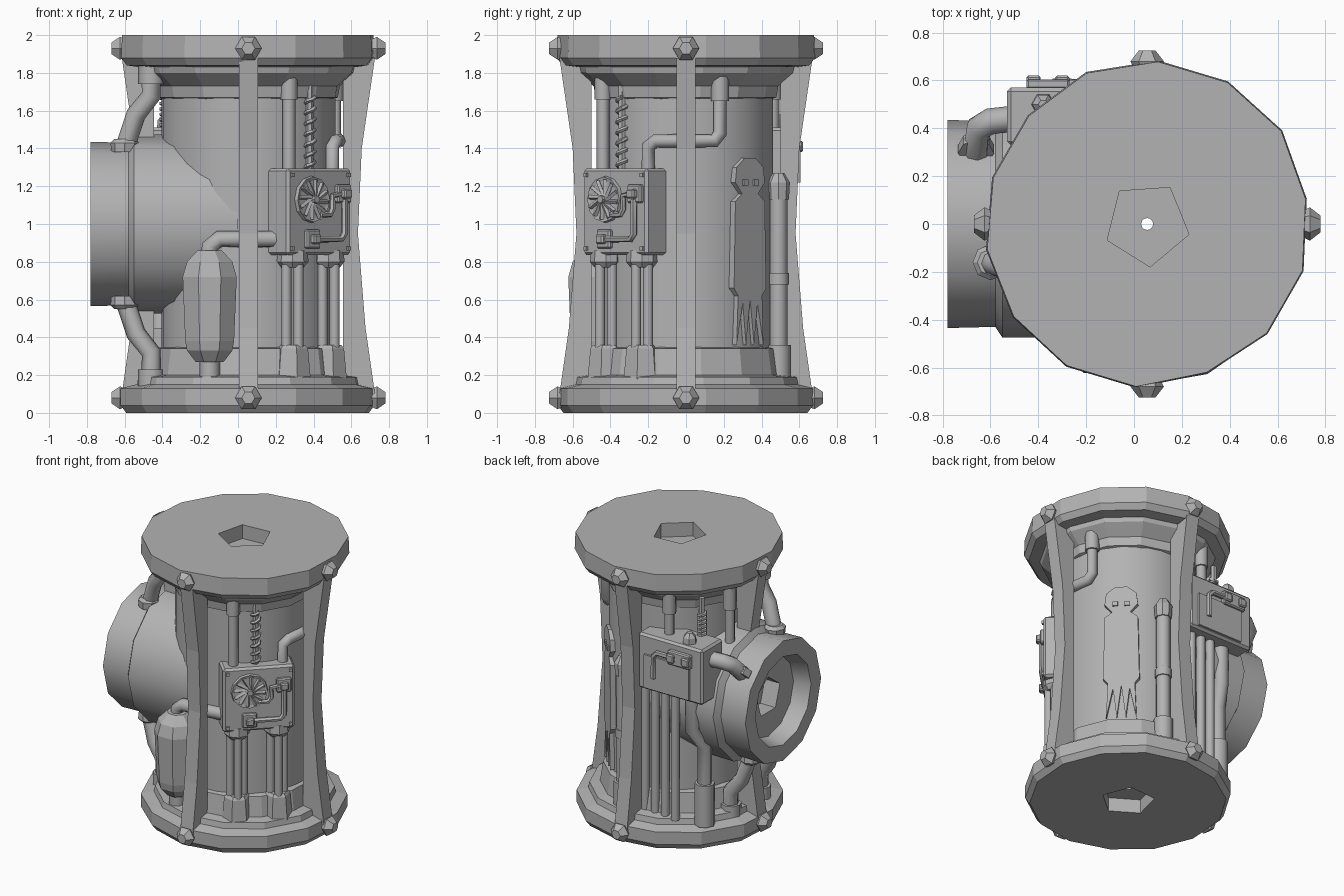
import bpy, bmesh, math, random
from math import pi, sin, cos, radians
from mathutils import Matrix, Vector

random.seed(4)
if "Cube" in bpy.data.objects:
    bpy.data.objects.remove(bpy.data.objects["Cube"])

steel = bpy.data.materials.new("dull grey steel")
steel.use_nodes = True
GREY = (0.45, 0.45, 0.45, 1)
steel.diffuse_color = GREY
steel.node_tree.nodes["Principled BSDF"].inputs["Base Color"].default_value = GREY

CX = 0.055  # axis of the column


def frame(angle):
    """Frame on the column axis whose -y points outwards at the given turn."""
    return Matrix.Translation((CX, 0, 0)) @ Matrix.Rotation(radians(angle), 4, "Z")


WORLD = Matrix()


def finish(bm, name, mat=WORLD, smooth=0):
    bmesh.ops.recalc_face_normals(bm, faces=bm.faces)
    bm.transform(mat)
    me = bpy.data.meshes.new(name)
    bm.to_mesh(me)
    bm.free()
    ob = bpy.data.objects.new(name, me)
    bpy.context.scene.collection.objects.link(ob)
    me.materials.append(steel)
    if smooth:
        bpy.ops.object.select_all(action="DESELECT")
        ob.select_set(True)
        bpy.context.view_layer.objects.active = ob
        bpy.ops.object.shade_smooth_by_angle(angle=radians(smooth))
    return ob


def skin(bm, rings):
    """Join rings of vertices and close both ends."""
    n = len(rings[0])
    for a, b in zip(rings, rings[1:]):
        for i in range(n):
            bm.faces.new((a[i], a[(i + 1) % n], b[(i + 1) % n], b[i]))
    bm.faces.new(rings[0])
    bm.faces.new(rings[-1])


def lathe(name, profile, n, mat=WORLD, smooth=0, jitter=0):
    """Turn (radius, height) points around z."""
    bm = bmesh.new()
    wob = [1 + random.uniform(-jitter, jitter) for _ in range(n)]
    skin(bm, [[bm.verts.new((r * w * cos(2 * pi * i / n), r * w * sin(2 * pi * i / n), z))
               for i, w in enumerate(wob)] for r, z in profile])
    return finish(bm, name, mat, smooth)


def rod(name, x, y, z0, z1, r, n=8, mat=WORLD):
    return lathe(name, [(r, z0), (r, z1)], n, mat @ Matrix.Translation((x, y, 0)), 50)


def tube(name, pts, r, n=8, mat=WORLD):
    """Pipe along a path with mitred joints."""
    bm = bmesh.new()
    pts = [Vector(p) for p in pts]
    rings = []
    for i, p in enumerate(pts):
        a = (p - pts[i - 1]).normalized() if i else (pts[1] - p).normalized()
        b = (pts[i + 1] - p).normalized() if i < len(pts) - 1 else a
        t = (a + b).normalized()
        if i == 0:
            side = t.orthogonal().normalized()
        side = (side - t * side.dot(t)).normalized()
        up = t.cross(side)
        rings.append([bm.verts.new(p + r * (side * cos(2 * pi * k / n) + up * sin(2 * pi * k / n)))
                      for k in range(n)])
    skin(bm, rings)
    return finish(bm, name, mat, 50)


def box(name, c, size, mat=WORLD, bevel=0):
    bm = bmesh.new()
    bmesh.ops.create_cube(bm, size=1, matrix=Matrix.Translation(c) @ Matrix.Diagonal((*size, 1)))
    if bevel:
        bmesh.ops.bevel(bm, geom=bm.edges[:], offset=bevel, segments=1, affect="EDGES")
    return finish(bm, name, mat)


def plate(name, outline, y0, y1, mat=WORLD):
    """Extrude an (x, z) outline between two depths."""
    bm = bmesh.new()
    skin(bm, [[bm.verts.new((x, y, z)) for x, z in outline] for y in (y0, y1)])
    return finish(bm, name, mat)


def cut(ob, cutter):
    m = ob.modifiers.new("cut", "BOOLEAN")
    m.operation, m.object, m.solver = "DIFFERENCE", cutter, "EXACT"
    cutter.hide_render = True
    cutter.hide_set(True)


# Column, end caps and their pits
AXIS = frame(0)
turned = frame(9)
base = lathe("base_cap", [(0.65, 0), (0.68, 0.04), (0.68, 0.13), (0.6, 0.15)], 14, turned, 0, 0.012)
top = lathe("top_cap", [(0.58, 1.83), (0.65, 1.84), (0.68, 1.88), (0.675, 2)], 14, turned, 0, 0.012)
core = lathe("core_column", [(0.46, 0.1), (0.46, 1.9)], 32, AXIS, 30)
collars = [lathe("base_collar", [(0.6, 0.14), (0.59, 0.19), (0.52, 0.2), (0.5, 0.34), (0.45, 0.35)], 14, turned),
           lathe("top_collar", [(0.45, 1.66), (0.48, 1.67), (0.49, 1.73), (0.57, 1.8), (0.58, 1.84)], 14, turned)]
bore = lathe("bore_cutter", [(0.025, -0.2), (0.025, 2.2)], 12, AXIS)
for ob, z0, z1 in ((base, -0.1, 0.12), (top, 1.88, 2.1)):
    cut(ob, lathe("pit_cutter", [(0.18, z0), (0.18, z1)], 5, frame(-14)))
for ob in [base, top, core] + collars:
    cut(ob, bore)

# Four waisted struts with a bolt at each end
strut_profile = [(-0.67, 0.1), (-0.62, 0.45), (-0.58, 0.95), (-0.6, 1.4), (-0.67, 1.88), (-0.5, 1.88), (-0.5, 0.1)]
for k in range(4):
    m = frame(90 * k)
    plate("strut", strut_profile, -0.05, 0.05, m @ Matrix.Rotation(pi / 2, 4, "Z"))
    for z in (0.08, 1.93):
        lathe("strut_bolt", [(0.05, 0), (0.07, 0.04), (0.035, 0.085)], 6,
              m @ Matrix.Translation((0, -0.64, z)) @ Matrix.Rotation(pi / 2, 4, "X"))

# Large side port with a recessed mouth
PORT = Matrix.Translation((0, 0, 1)) @ Matrix.Rotation(-pi / 2, 4, "Y")
port = lathe("side_port", [(0.47, 0), (0.475, 0.55), (0.43, 0.58), (0.435, 0.78), (0.32, 0.78), (0.29, 0.66)],
             12, PORT, 35)
cut(port, lathe("port_pit_cutter", [(0.14, 0.54), (0.14, 0.8)], 5, PORT))
for s, y in ((1, -0.2), (-1, 0.14), (-1, -0.2)):
    path = [(-0.46, y, 0.86), (-0.46, y, 0.68), (-0.54, y * 0.9, 0.58), (-0.6, y * 0.8, 0.4)]
    tube("port_feed_pipe", [(x, v, 1 + s * h) for x, v, h in path], 0.052)
    end = Matrix.Translation((-0.6, y * 0.8, 1 + s * 0.4))
    lathe("port_feed_flange", [(0.07, -0.02), (0.075, 0.03), (0.055, 0.05)] if s > 0 else
          [(0.055, -0.05), (0.075, -0.03), (0.07, 0.02)], 8, end)
    rod("port_feed_socket", -0.46, y, *((1.74, 1.84) if s > 0 else (0.14, 0.23)), 0.07)

# Front control box with fan, valves and small pipes
F = frame(45)
box("control_box", (0, -0.45, 1.065), (0.48, 0.17, 0.46), F, 0.015)
hub = F @ Matrix.Translation((-0.065, -0.53, 1.13)) @ Matrix.Rotation(pi / 2, 4, "X")
lathe("fan_rim", [(0.125, 0), (0.12, 0.025), (0.1, 0.02)], 12, hub)
lathe("fan_hub", [(0.025, 0), (0.02, 0.05)], 8, hub)
for k in range(12):
    box("fan_blade", (0.06, 0, 0.025), (0.09, 0.018, 0.02),
        hub @ Matrix.Rotation(k * pi / 6, 4, "Z") @ Matrix.Rotation(0.5, 4, "X"))
for x, z in ((0.165, 1.16), (-0.065, 0.92)):
    box("valve_base", (x, -0.54, z), (0.1, 0.04, 0.1), F, 0.008)
    box("valve_knob", (x, -0.57, z), (0.055, 0.04, 0.05), F, 0.008)
tube("lower_valve_pipe", [(-0.06, -0.555, 0.92), (0.14, -0.555, 0.92), (0.165, -0.555, 0.95), (0.165, -0.555, 1.13)], 0.018, 6, F)
tube("fan_pipe", [(-0.01, -0.55, 1.05), (0.06, -0.55, 1.05), (0.08, -0.55, 1.08), (0.08, -0.55, 1.15), (0.15, -0.55, 1.16)], 0.016, 6, F)
for x in (-0.21, 0.21):
    for z in (0.87, 1.26):
        box("box_rivet", (x, -0.538, z), (0.022, 0.02, 0.022), F)

# Bundled legs under the control box
for x in (-0.135, 0.135):
    spot = F @ Matrix.Translation((x, -0.465, 0))
    lathe("leg_socket", [(0.1, 0.18), (0.085, 0.34), (0.07, 0.36)], 6, spot)
    lathe("leg_collar", [(0.06, 0.77), (0.085, 0.8), (0.08, 0.86)], 8, spot)
    for a in range(4):
        rod("leg_tube", 0.045 * cos(a * pi / 2), 0.045 * sin(a * pi / 2), 0.3, 0.82, 0.027, 8, spot)


def spring(x, y, z0, z1):
    """Thin core wrapped by a coil."""
    rod("spring_core", x, y, z0, z1 + 0.1, 0.02, 6)
    turns = 7
    tube("spring_coil", [(x + 0.026 * cos(k * pi / 3), y + 0.026 * sin(k * pi / 3), z0 + (z1 - z0) * k / (6 * turns))
                         for k in range(6 * turns + 1)], 0.012, 5)


# Pipes above the control box
rod("upper_pipe", 0.27, -0.44, 1.25, 1.82, 0.034)
rod("upper_pipe_socket", 0.27, -0.44, 1.66, 1.82, 0.045)
spring(0.38, -0.34, 1.27, 1.67)
tube("wrap_pipe", [(0.5, -0.2, 1.25), (0.5, -0.2, 1.41), (0.52, -0.16, 1.44), (0.54, 0, 1.44),
                   (0.52, 0.15, 1.44), (0.51, 0.18, 1.48), (0.51, 0.18, 1.82)], 0.036)
rod("wrap_pipe_socket", 0.51, 0.18, 1.65, 1.82, 0.048)

# Tank on the front with its outlet pipe
lathe("tank", [(0.08, 0.27), (0.13, 0.33), (0.14, 0.38), (0.155, 0.72), (0.13, 0.8), (0.07, 0.86)], 8,
      Matrix.Translation((-0.15, -0.48, 0)) @ Matrix.Rotation(pi / 8, 4, "Z"))
rod("tank_foot", -0.15, -0.48, 0.15, 0.28, 0.055)
tube("tank_pipe", [(-0.15, -0.48, 0.83), (-0.15, -0.48, 0.88), (-0.1, -0.48, 0.92), (0.05, -0.47, 0.92), (0.24, -0.44, 0.92)], 0.045)

# Wall relief and capped tube on the rear left
W = frame(135)
relief = [(0, 0.6), (0.03, 0.36), (0.055, 0.58), (0.1, 0.36), (0.09, 0.62), (0.12, 0.66), (0.11, 1.12),
          (0.06, 1.16), (0.11, 1.22), (0.1, 1.3), (0.04, 1.35)]
plate("wall_relief", relief + [(-x, z) for x, z in reversed(relief[1:])], -0.48, -0.43, W)
for x in (-0.04, 0.04):
    box("relief_stud", (x, -0.48, 1.22), (0.035, 0.02, 0.03), W)
rod("rear_tube", 0.16, 0.49, 0.3, 1.17, 0.047)
lathe("rear_tube_cap", [(0.055, 1.13), (0.06, 1.22), (0.03, 1.27)], 8, Matrix.Translation((0.16, 0.49, 0)))
rod("rear_tube_socket", 0.16, 0.49, 0.15, 0.36, 0.065)
rod("rear_tube_band", 0.16, 0.49, 0.68, 0.74, 0.055)

# Rear box with panel, valves and pipes
box("rear_box", (-0.27, 0.45, 1.31), (0.52, 0.24, 0.4), WORLD, 0.015)
box("rear_panel", (-0.25, 0.575, 1.25), (0.36, 0.02, 0.24))
box("rear_valve_base", (-0.36, 0.585, 1.41), (0.18, 0.04, 0.1), WORLD, 0.008)
for x in (-0.42, -0.3):
    box("rear_valve_knob", (x, 0.6, 1.41), (0.06, 0.04, 0.06), WORLD, 0.008)
tube("rear_valve_pipe", [(-0.34, 0.59, 1.41), (-0.18, 0.59, 1.41), (-0.15, 0.59, 1.38), (-0.15, 0.59, 1.22)], 0.018, 6)
lathe("rear_box_knob", [(0.05, 1.5), (0.045, 1.55), (0.02, 1.58)], 6, Matrix.Translation((-0.38, 0.5, 0)))
for k in range(4):
    rod("rear_leg_tube", -0.01 - 0.08 * k, 0.48, 0.18, 1.14, 0.03)
tube("rear_drain_pipe", [(-0.37, 0.45, 1.14), (-0.37, 0.45, 0.85), (-0.41, 0.37, 0.72), (-0.41, 0.37, 0.2)], 0.05)
rod("rear_drain_socket", -0.41, 0.37, 0.15, 0.45, 0.068)
tube("rear_elbow", [(-0.5, 0.44, 1.4), (-0.6, 0.43, 1.4), (-0.65, 0.4, 1.38), (-0.66, 0.3, 1.28)], 0.055)
lathe("elbow_flange", [(0.075, -0.03), (0.075, 0.02)], 8,
      Matrix.Translation((-0.66, 0.31, 1.3)) @ Matrix.Rotation(pi / 4, 4, "X"))
for x, y in ((-0.19, 0.46), (-0.48, 0.18)):
    rod("rear_upper_pipe", x, y, 1.4, 1.82, 0.034)
    rod("rear_upper_socket", x, y, 1.66, 1.82, 0.046)
spring(-0.38, 0.36, 1.48, 1.68)
